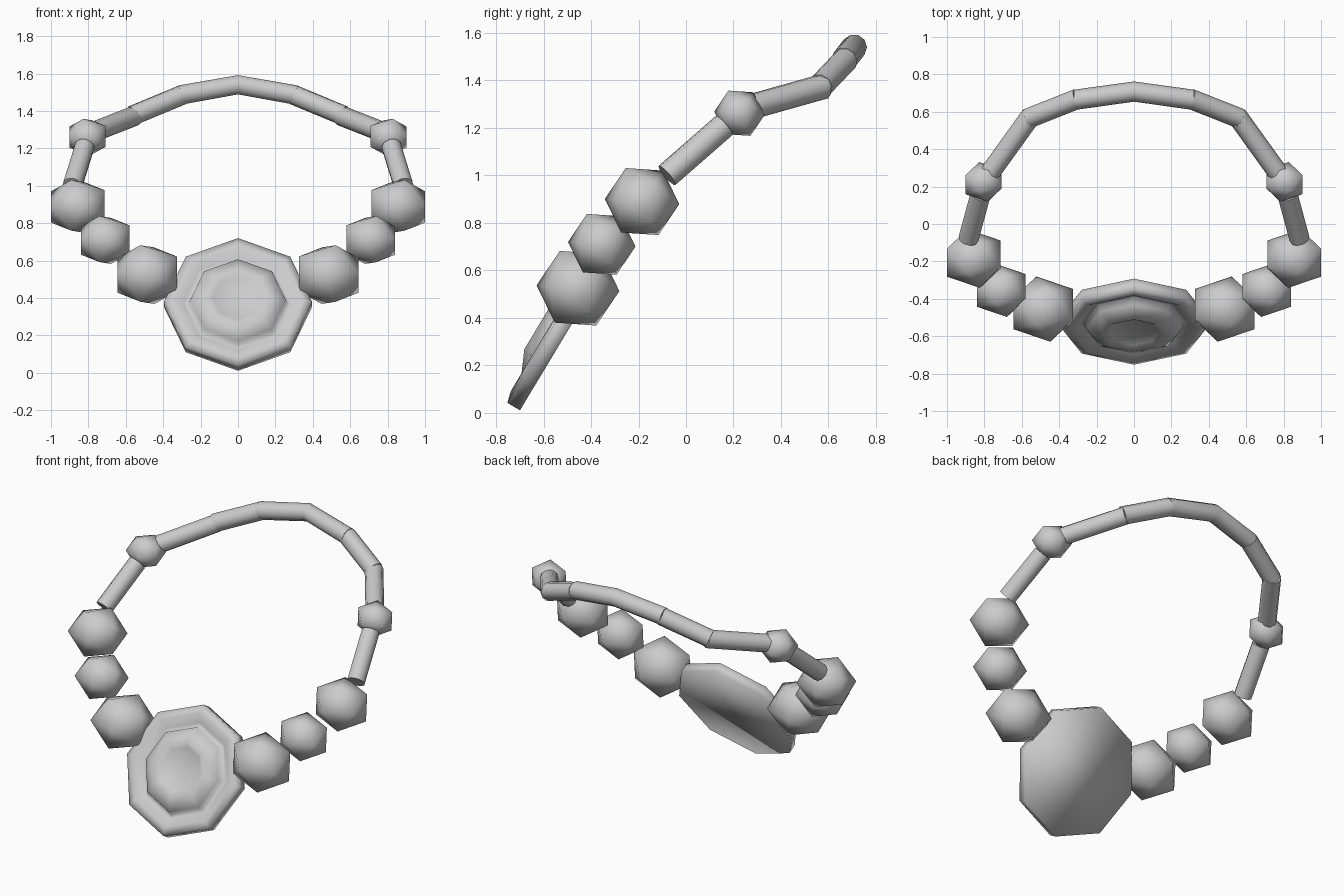
import bpy, bmesh, math
from mathutils import Matrix, Vector

cube = bpy.data.objects.get("Cube")
if cube:
    bpy.data.objects.remove(cube, do_unlink=True)

GREY = (0.6, 0.6, 0.6, 1.0)
grey = bpy.data.materials.new("plain_grey")
grey.use_nodes = True
grey.diffuse_color = GREY
grey.node_tree.nodes["Principled BSDF"].inputs["Base Color"].default_value = GREY


def add_mesh(name, bm):
    """Turn a bmesh into a smooth grey object."""
    bmesh.ops.recalc_face_normals(bm, faces=bm.faces)
    for face in bm.faces:
        face.smooth = True
    mesh = bpy.data.meshes.new(name)
    bm.to_mesh(mesh)
    bm.free()
    mesh.materials.append(grey)
    obj = bpy.data.objects.new(name, mesh)
    bpy.context.collection.objects.link(obj)
    return obj


def bead(name, centre, radius, side):
    """Twenty-sided bead with one facet turned outward."""
    bm = bmesh.new()
    bmesh.ops.create_icosphere(bm, subdivisions=1, radius=radius)
    bm.faces.ensure_lookup_table()
    face = bm.faces[0]
    out = face.calc_center_median().normalized()
    back = -(face.verts[0].co - face.calc_center_median()).normalized()
    turn = Matrix((out, back, out.cross(back)))
    bmesh.ops.transform(bm, matrix=turn.to_4x4(), verts=bm.verts)
    bmesh.ops.scale(bm, vec=(1.12, 1, 1), verts=bm.verts)
    obj = add_mesh(name, bm)
    tilt = math.radians(-4)
    obj.rotation_euler.x = tilt if side > 0 else tilt + math.pi
    obj.location = (centre[0] * side, centre[1], centre[2])


def tube(name, points, radius, sides=10):
    """Capped tube swept through the points."""
    pts = [Vector(p) for p in points]
    bm = bmesh.new()
    rings = []
    for i, p in enumerate(pts):
        axis = (pts[min(i + 1, len(pts) - 1)] - pts[max(i - 1, 0)]).normalized()
        u = axis.cross(Vector((0, 0, 1))).normalized()
        v = axis.cross(u)
        angles = [math.tau * k / sides for k in range(sides)]
        rings.append([bm.verts.new(p + radius * (u * math.cos(a) + v * math.sin(a)))
                      for a in angles])
    for a, b in zip(rings, rings[1:]):
        for k in range(sides):
            n = (k + 1) % sides
            bm.faces.new((a[k], a[n], b[n], b[k]))
    caps = [bm.faces.new(rings[0]), bm.faces.new(rings[-1])]
    bmesh.ops.split_edges(bm, edges=list({e for f in caps for e in f.edges}))
    add_mesh(name, bm)


def pendant():
    """Octagonal medallion: raised rim, groove, and stepped centre stone."""
    profile = [(0.395, -0.04), (0.395, 0.022), (0.345, 0.035), (0.29, 0.0),
               (0.268, 0.0), (0.255, 0.036), (0.165, 0.077), (0.135, 0.055)]
    bm = bmesh.new()
    rings = []
    for r, h in profile:
        rings.append([bm.verts.new((r * math.cos(k * math.tau / 8),
                                    r * math.sin(k * math.tau / 8), h))
                      for k in range(8)])
    for a, b in zip(rings, rings[1:]):
        for k in range(8):
            n = (k + 1) % 8
            bm.faces.new((a[k], a[n], b[n], b[k]))
    bm.faces.new(rings[0])
    peak = bm.verts.new((0, 0, 0.068))
    for k in range(8):
        bm.faces.new((rings[-1][k], rings[-1][(k + 1) % 8], peak))
    obj = add_mesh("pendant", bm)
    obj.rotation_euler.x = math.radians(59)
    obj.location = (0, -0.53, 0.37)


pendant()

# Beads and tubes, mirrored on both sides
for side, label in ((1, "left"), (-1, "right")):
    bead(f"{label}_lower_bead", (0.485, -0.455, 0.525), 0.178, side)
    bead(f"{label}_small_bead", (0.71, -0.355, 0.71), 0.145, side)
    bead(f"{label}_large_bead", (0.857, -0.185, 0.89), 0.16, side)
    bead(f"{label}_upper_bead", (0.805, 0.225, 1.262), 0.108, side)
    for part, ends in (("lower_tube", ((0.885, -0.08, 1.0), (0.82, 0.16, 1.21))),
                       ("middle_tube", ((0.78, 0.26, 1.285), (0.55, 0.58, 1.375))),
                       ("upper_tube", ((0.565, 0.565, 1.375), (0.3, 0.67, 1.485)))):
        tube(f"{label}_{part}", [(x * side, y, z) for x, y, z in ends], 0.054)

# Bent tube at the back of the neck
tube("back_tube", [(-0.31, 0.665, 1.485), (0, 0.708, 1.54), (0.31, 0.665, 1.485)], 0.054)
